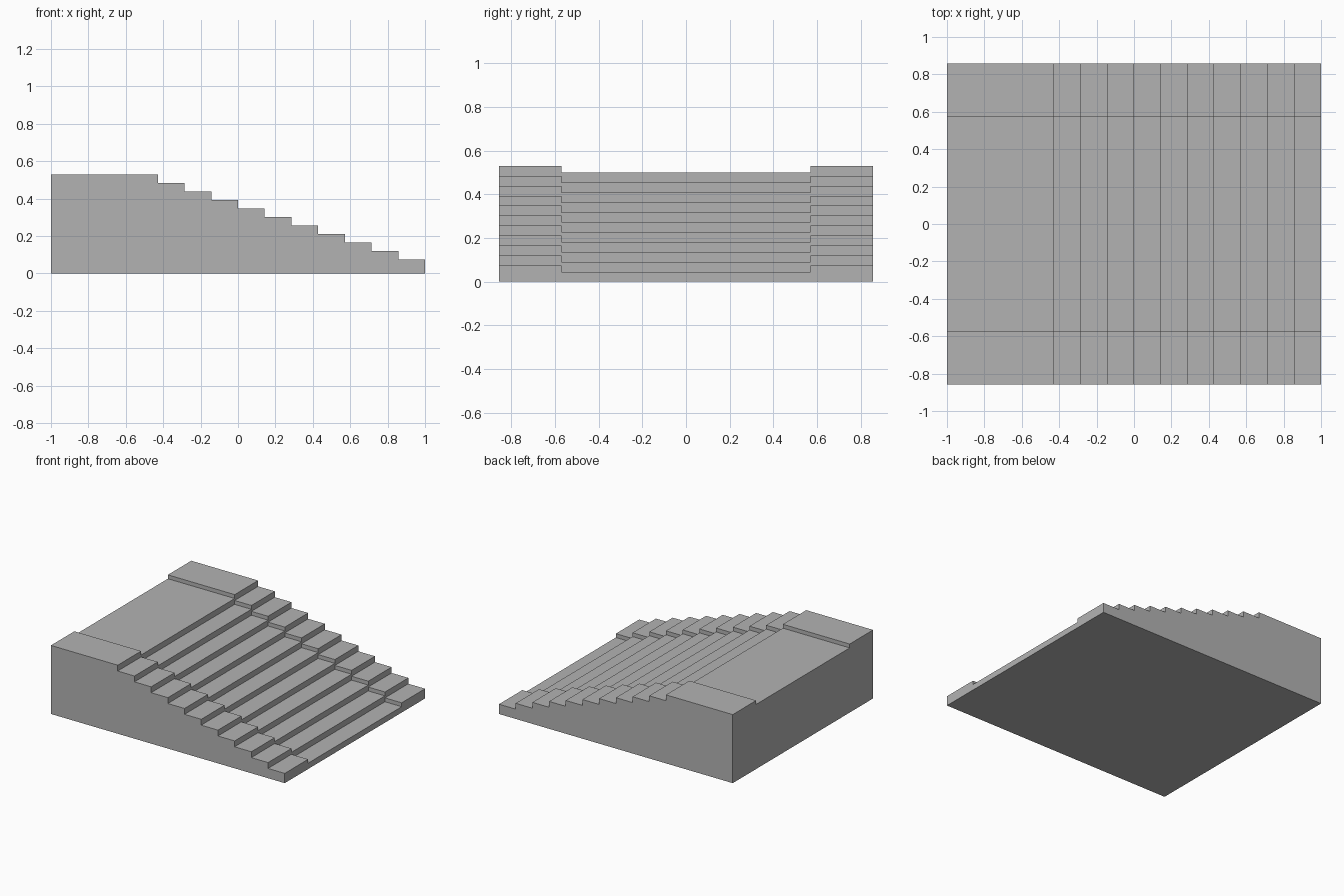
import bpy
import bmesh

cube = bpy.data.objects.get("Cube")
if cube:
    bpy.data.objects.remove(cube, do_unlink=True)

LEVELS = 11              # ten treads and the landing
RISE = 0.5 / LEVELS
GOING = 1 / 7
KERB = 0.03              # raised borders beside the flight
INNER, OUTER = 4 / 7, 6 / 7

stone = bpy.data.materials.new("grey stone")
stone.use_nodes = True
stone.diffuse_color = (0.45, 0.45, 0.45, 1)
stone.node_tree.nodes["Principled BSDF"].inputs["Base Color"].default_value = stone.diffuse_color

bm = bmesh.new()


def face(*points):
    bm.faces.new([bm.verts.new(p) for p in points])


def tread(x0, x1, y0, y1, z):
    face((x0, y0, z), (x1, y0, z), (x1, y1, z), (x0, y1, z))


# Treads, landing, kerb walls and risers
side_profile = [(-1, 0), (1, 0)]
for i in range(LEVELS):
    front = 1 - i * GOING
    back = front - GOING if i < LEVELS - 1 else -1
    low = (i + 1) * RISE
    high = low + KERB
    side_profile += [(front, high), (back, high)]
    tread(back, front, -INNER, INNER, low)
    for s in (-1, 1):
        tread(back, front, s * INNER, s * OUTER, high)
        face((back, s * INNER, low), (front, s * INNER, low),
             (front, s * INNER, high), (back, s * INNER, high))
    if i < LEVELS - 1:
        up = low + RISE
        face((back, -INNER, low), (back, INNER, low), (back, INNER, high),
             (back, INNER, up), (back, -INNER, up), (back, -INNER, high))
        for s in (-1, 1):
            face((back, s * INNER, high), (back, s * OUTER, high),
                 (back, s * OUTER, up + KERB), (back, s * INNER, up + KERB),
                 (back, s * INNER, up))

# Outer sides, end walls and underside
for s in (-1, 1):
    face(*[(x, s * OUTER, z) for x, z in side_profile])
for x, low in ((1, RISE), (-1, LEVELS * RISE)):
    high = low + KERB
    face((x, -OUTER, 0), (x, OUTER, 0), (x, OUTER, high), (x, INNER, high),
         (x, INNER, low), (x, -INNER, low), (x, -INNER, high), (x, -OUTER, high))
tread(-1, 1, -OUTER, OUTER, 0)

# Weld into one closed, flat-shaded solid
bmesh.ops.remove_doubles(bm, verts=bm.verts[:], dist=0.0005)
bmesh.ops.recalc_face_normals(bm, faces=bm.faces[:])
mesh = bpy.data.meshes.new("staircase")
bm.to_mesh(mesh)
bm.free()
mesh.materials.append(stone)
stairs = bpy.data.objects.new("staircase", mesh)
bpy.context.collection.objects.link(stairs)
